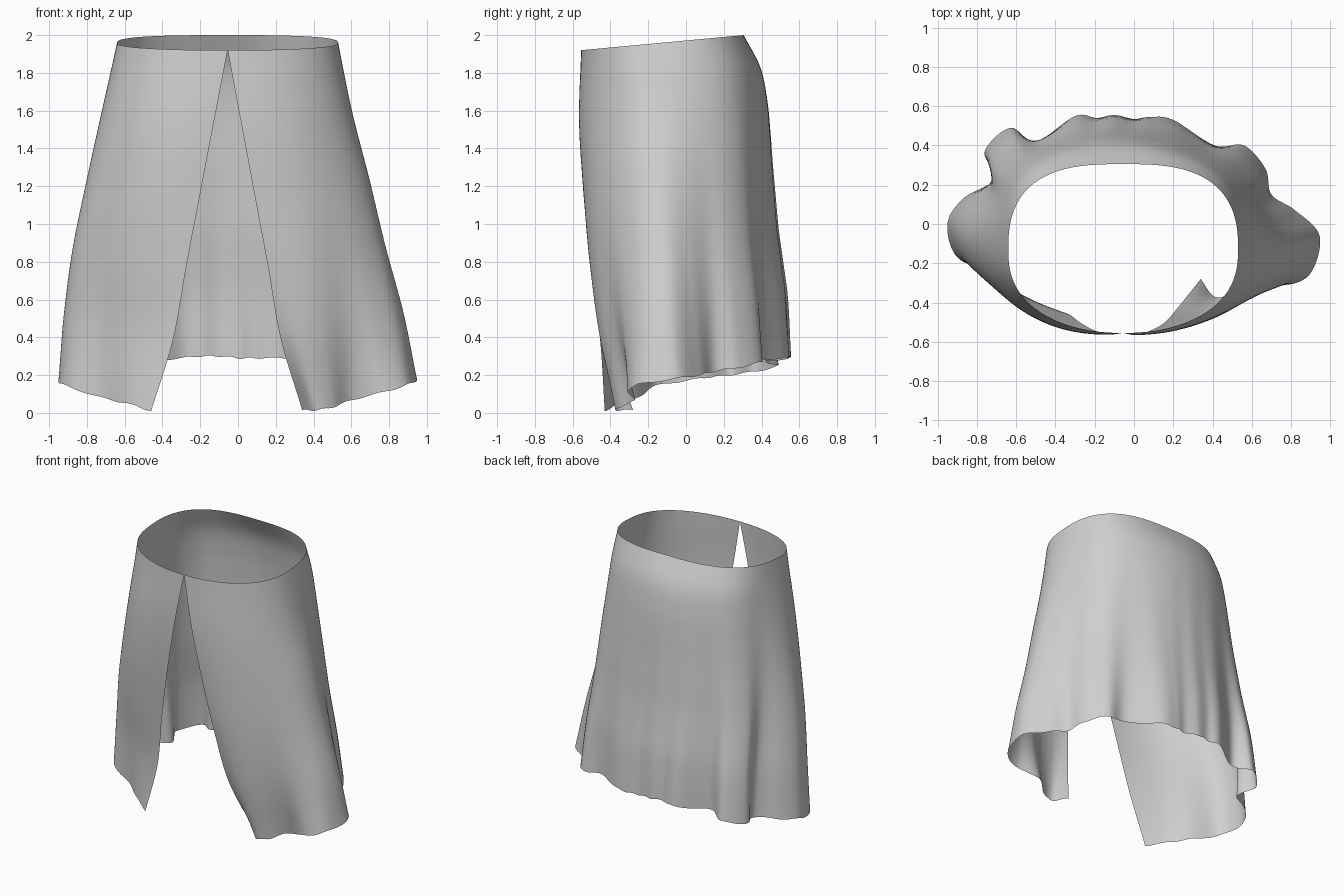
import bpy
import math
from mathutils import Vector

if "Cube" in bpy.data.objects:
    bpy.data.objects.remove(bpy.data.objects["Cube"])

COLUMNS, ROWS = 240, 48
CENTRE = Vector((-0.055, -0.125))
RADIUS = Vector((0.585, 0.43))

# Hem line: from the left corner of the front slit, round the back, to the right corner
HEM = [
    (.34, -.28, .015), (.41, -.37, .015), (.5, -.35, .03), (.61, -.27, .07),
    (.77, -.31, .11), (.9, -.25, .15), (.945, -.06, .18), (.82, .07, .2),
    (.7, .15, .22), (.67, .28, .24), (.56, .4, .27), (.41, .4, .28),
    (.2, .53, .29), (.08, .545, .29), (0, .535, .29), (-.1, .555, .3),
    (-.19, .54, .3), (-.3, .55, .29), (-.5, .42, .27), (-.63, .49, .25),
    (-.76, .37, .22), (-.71, .23, .2), (-.87, .13, .19), (-.95, 0, .17),
    (-.9, -.17, .14), (-.72, -.25, .08), (-.59, -.35, .05), (-.46, -.43, .01),
]
LEFT_SIDE, RIGHT_SIDE = 6, 23

# How far the cloth has moved from waist to hem, at even steps down
LEFT_FLARE = [0, .21, .46, .67, .88, 1]
RIGHT_FLARE = [0, .33, .63, .87, .98, 1]
SLIT_FLARE = [0, .18, .36, .54, .71, 1]
BACK_FLARE = [0, .37, .52, .59, .64, .7, .76, .85, .94, .98, 1]
LEFT_FRONT = [0, -.04, .05, .2, .48, 1]
RIGHT_FRONT = [0, -.06, .1, .42, .8, 1]


def spline(values, u):
    """Catmull-Rom curve through numbers or vectors, u from 0 to 1."""
    last = len(values) - 1
    i = min(int(u * last), last - 1)
    f = u * last - i
    b, c = values[i], values[i + 1]
    a = values[i - 1] if i > 0 else b * 2 - c
    d = values[i + 2] if i + 2 <= last else c * 2 - b
    return b + (c - a) * (f / 2) + (a * 2 - b * 5 + c * 4 - d) * (f * f / 2) \
        + ((b - c) * 3 + d - a) * (f ** 3 / 2)


def mix(a, b, f):
    return a + (b - a) * f


def blur(points, reach):
    """Soften a line while keeping its ends."""
    result = []
    for i in range(len(points)):
        r = min(reach, i, len(points) - 1 - i)
        near = points[i - r:i + r + 1]
        result.append(sum(near, Vector((0, 0, 0))) / len(near))
    return result


# Folded hem, and a softened hem that guides the upper cloth
controls = [Vector(p) for p in HEM]
hem = [spline(controls, i / COLUMNS) for i in range(COLUMNS + 1)]
soft = blur(blur(hem, 11), 11)

# Waist angles, spread by length between the slit and each side
lengths = [0]
for p, q in zip(soft, soft[1:]):
    lengths.append(lengths[-1] + (q - p).length)
step = COLUMNS / (len(HEM) - 1)
marks = [0, round(LEFT_SIDE * step), round(RIGHT_SIDE * step), COLUMNS]
turns = [-math.pi / 2, 0, math.pi, math.pi * 1.5]


def waist_angle(i):
    k = 0 if i < marks[1] else 1 if i < marks[2] else 2
    start, end = lengths[marks[k]], lengths[marks[k + 1]]
    return mix(turns[k], turns[k + 1], (lengths[i] - start) / (end - start))


angles = [waist_angle(i) for i in range(COLUMNS + 1)]
for _ in range(30):
    angles = [angles[0]] + [(a + b + c) / 3 for a, b, c in
                            zip(angles, angles[1:], angles[2:])] + [angles[-1]]

# Cloth sheet from waist to hem
verts, faces = [], []
for j in range(ROWS + 1):
    t = j / ROWS
    fold = t ** 1.8
    for i, angle in enumerate(angles):
        ca, sa = math.cos(angle), math.sin(angle)
        # Waist is a boxy oval, squarer at the back
        n = 2.5 + 0.3 * sa
        r = (abs(ca) ** n + abs(sa) ** n) ** (-1 / n)
        x = CENTRE.x + RADIUS.x * ca * r
        y = CENTRE.y + RADIUS.y * sa * r
        z = 1.92 + (y + 0.555) * 0.093
        low = soft[i].lerp(hem[i], fold)
        slit = (1 - abs(ca)) * max(0, -sa)
        side = mix(spline(RIGHT_FLARE, t), spline(LEFT_FLARE, t), (1 + ca) / 2)
        front = spline(LEFT_FRONT if i < COLUMNS / 2 else RIGHT_FRONT, t)
        wx = mix(side, spline(SLIT_FLARE, t), slit)
        wy = mix(front, spline(BACK_FLARE, t), (1 + sa) / 2)
        ripple = 0.004 * math.sin(i * 0.6) * t ** 8
        verts.append((mix(x, low.x, wx), mix(y, low.y, wy),
                      max(0, mix(z, low.z, t) + ripple)))

width = COLUMNS + 1
for j in range(ROWS):
    for i in range(COLUMNS):
        a = j * width + i
        faces.append((a + width, a + width + 1, a + 1, a))

mesh = bpy.data.meshes.new("draped_skirt")
mesh.from_pydata(verts, [], faces)
mesh.polygons.foreach_set("use_smooth", [True] * len(faces))
skirt = bpy.data.objects.new("draped_skirt", mesh)
bpy.context.collection.objects.link(skirt)

# Plain grey cloth
cloth = bpy.data.materials.new("grey_cloth")
cloth.use_nodes = True
grey = (0.63, 0.63, 0.63, 1)
cloth.diffuse_color = grey
cloth.node_tree.nodes["Principled BSDF"].inputs["Base Color"].default_value = grey
mesh.materials.append(cloth)
